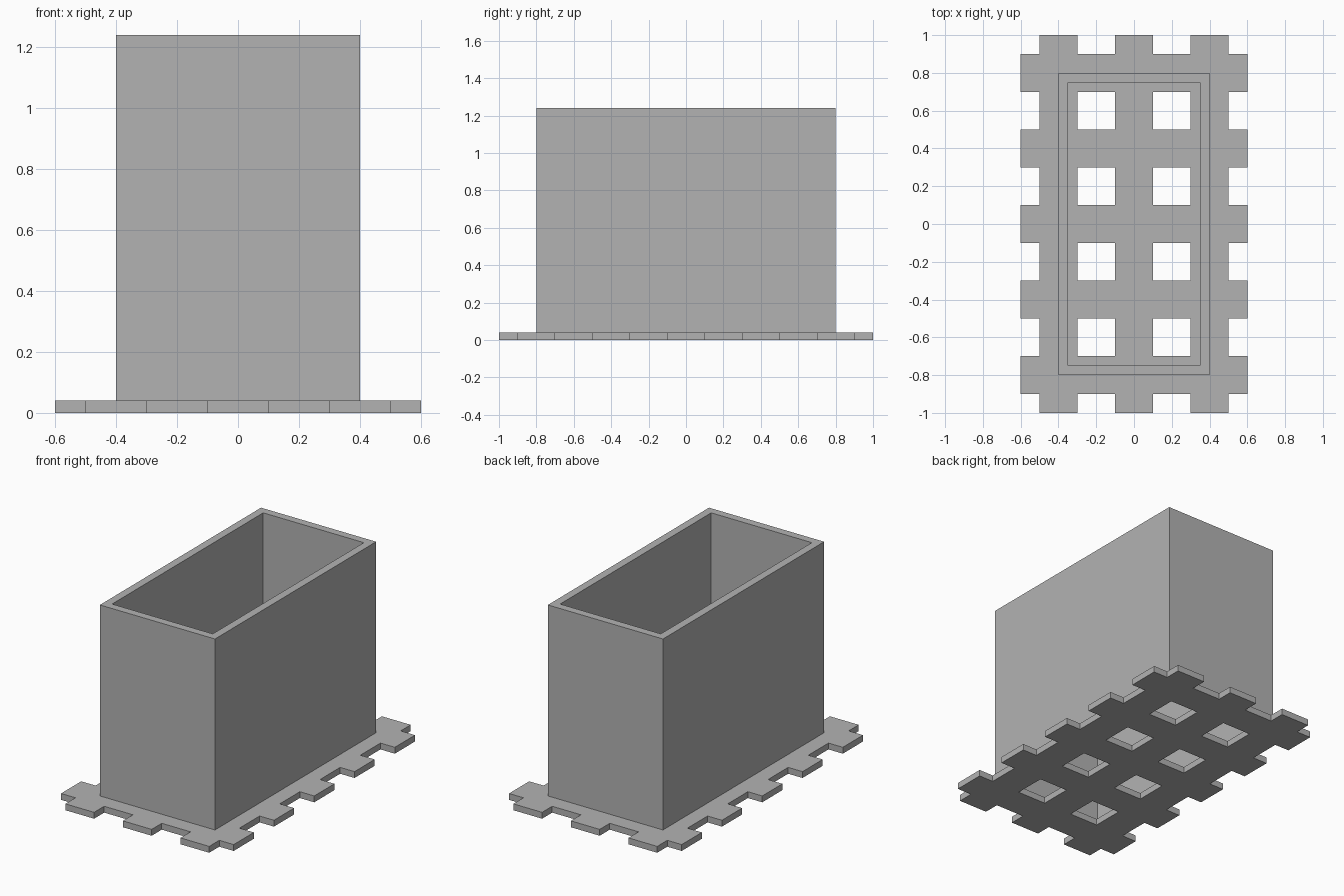
import bpy
import bmesh

cube = bpy.data.objects.get("Cube")
if cube:
    bpy.data.objects.remove(cube, do_unlink=True)

BASE_H, TOP = 0.04, 1.24

# Single flat grey
grey = bpy.data.materials.new("light_grey")
grey.use_nodes = True
colour = (0.45, 0.45, 0.45, 1)
grey.diffuse_color = colour
grey.node_tree.nodes["Principled BSDF"].inputs["Base Color"].default_value = colour


def extruded(name, fill, z, height):
    """Build a flat plan with fill(bm, z) and extrude it upward into a solid."""
    bm = bmesh.new()
    fill(bm, z)
    bmesh.ops.remove_doubles(bm, verts=bm.verts, dist=0.001)
    result = bmesh.ops.extrude_face_region(bm, geom=bm.faces[:], use_keep_orig=True)
    top = [v for v in result["geom"] if isinstance(v, bmesh.types.BMVert)]
    bmesh.ops.translate(bm, verts=top, vec=(0, 0, height))
    bmesh.ops.recalc_face_normals(bm, faces=bm.faces[:])
    mesh = bpy.data.meshes.new(name)
    bm.to_mesh(mesh)
    bm.free()
    mesh.materials.append(grey)
    obj = bpy.data.objects.new(name, mesh)
    bpy.context.collection.objects.link(obj)


def quad(bm, x0, x1, y0, y1, z):
    corners = ((x0, y0), (x1, y0), (x1, y1), (x0, y1))
    bm.faces.new([bm.verts.new((x, y, z)) for x, y in corners])


def steps(half, bars):
    """Cell edges: bars and gaps of equal width with half gaps at both ends."""
    inner = [0.2 * i - (half - 0.1) for i in range(2 * bars)]
    return [-half] + inner + [half]


# Base: crossing bars, with square holes and open notches between them
def lattice(bm, z):
    xs, ys = steps(0.6, 3), steps(1.0, 5)
    for i in range(len(xs) - 1):
        for j in range(len(ys) - 1):
            if i % 2 or j % 2:
                quad(bm, xs[i], xs[i + 1], ys[j], ys[j + 1], z)


# Box walls: rectangular ring, open at top and bottom
def ring(bm, z):
    xs, ys = (-0.4, -0.35, 0.35, 0.4), (-0.8, -0.75, 0.75, 0.8)
    for i in range(3):
        for j in range(3):
            if (i, j) != (1, 1):
                quad(bm, xs[i], xs[i + 1], ys[j], ys[j + 1], z)


extruded("lattice_base", lattice, 0, BASE_H)
extruded("box_walls", ring, BASE_H, TOP - BASE_H)
